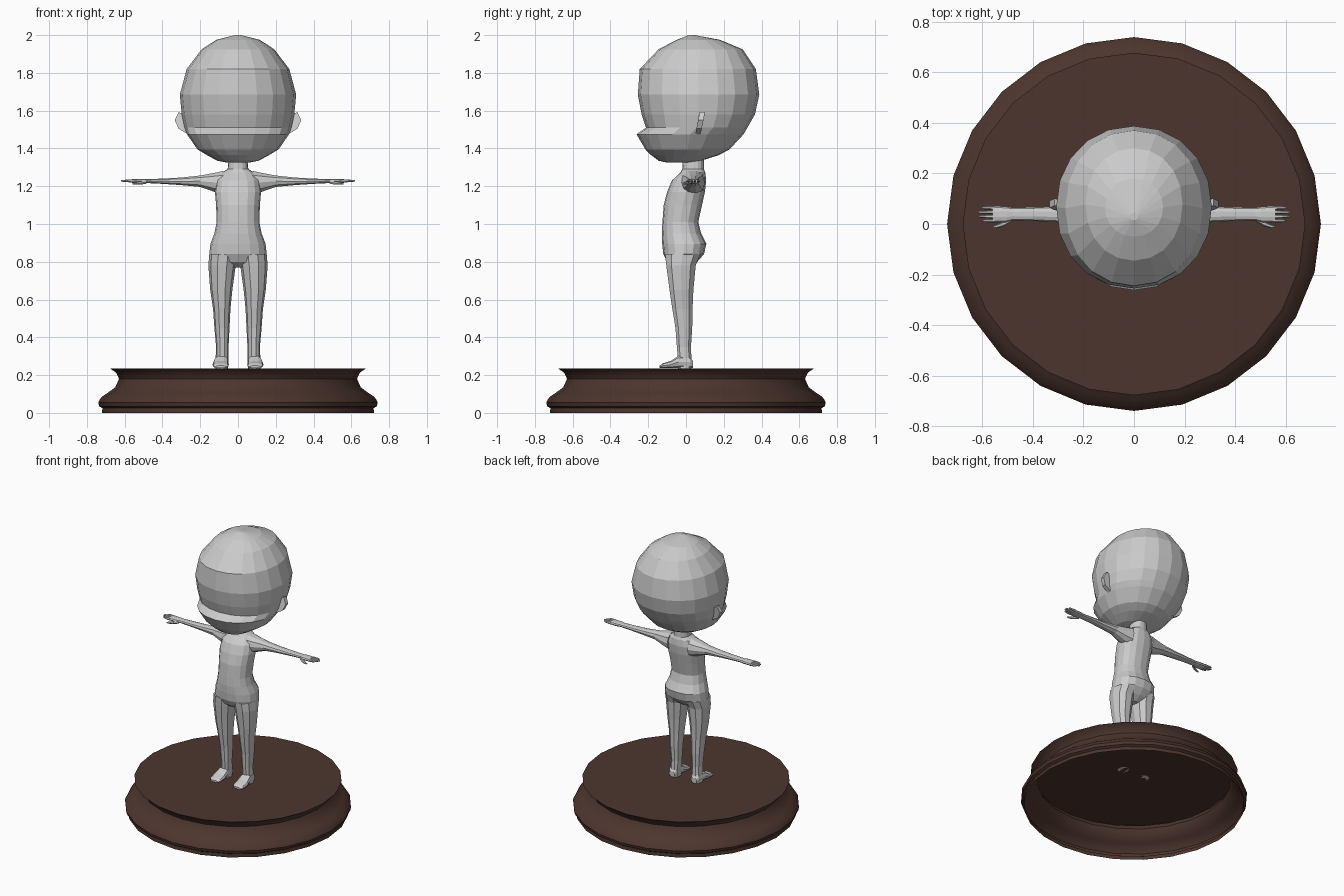
import bpy, bmesh, math
from mathutils import Vector


def material(name, rgb):
    m = bpy.data.materials.new(name)
    m.diffuse_color = (*rgb, 1)
    return m


GREY = material("light grey", (0.6, 0.6, 0.6))
BROWN = material("dark brown", (0.074, 0.036, 0.027))


def finish(name, bm, mat, mirror=False):
    bmesh.ops.recalc_face_normals(bm, faces=bm.faces)
    me = bpy.data.meshes.new(name)
    bm.to_mesh(me)
    bm.free()
    me.materials.append(mat)
    ob = bpy.data.objects.new(name, me)
    bpy.context.collection.objects.link(ob)
    if mirror:
        ob.modifiers.new("mirror", 'MIRROR')
    return ob


def loft(name, rings, sides, axis='z', power=2.0, mat=GREY, mirror=False,
         start=True, end=True, turn=0.0):
    """Skin rings of (position on axis, a min, a max, b min, b max)."""
    bm = bmesh.new()
    loops = []
    for t, a0, a1, b0, b1 in rings:
        loop = []
        for i in range(sides):
            ang = 2 * math.pi * (i + turn) / sides
            c, s = math.cos(ang), math.sin(ang)
            c = math.copysign(abs(c) ** (2 / power), c)
            s = math.copysign(abs(s) ** (2 / power), s)
            a = (a0 + a1) / 2 + c * (a1 - a0) / 2
            b = (b0 + b1) / 2 + s * (b1 - b0) / 2
            co = {'x': (t, a, b), 'y': (a, t, b), 'z': (a, b, t)}[axis]
            loop.append(bm.verts.new(co))
        loops.append(loop)
    for lo, hi in zip(loops, loops[1:]):
        for i in range(sides):
            j = (i + 1) % sides
            bm.faces.new((lo[i], lo[j], hi[j], hi[i]))
    if start:
        bm.faces.new(loops[0])
    if end:
        bm.faces.new(loops[-1])
    return finish(name, bm, mat, mirror)


# Turned display base, hollow and open underneath
profile = [(0.72, 0), (0.718, 0.025), (0.735, 0.035), (0.74, 0.055), (0.725, 0.082),
           (0.69, 0.106), (0.65, 0.135), (0.63, 0.18), (0.645, 0.213), (0.678, 0.235)]
base = loft("display_base", [(z, -r, r, -r, r) for r, z in profile], 24,
            mat=BROWN, start=False)
bpy.context.view_layer.objects.active = base
base.select_set(True)
bpy.ops.object.shade_smooth_by_angle(angle=math.radians(40))
base.select_set(False)

# Large head with a protruding muzzle: (z, half width, front y, back y)
head = [(1.325, 0.06, -0.10, 0.02), (1.335, 0.11, -0.145, 0.08), (1.365, 0.165, -0.185, 0.175),
        (1.395, 0.215, -0.215, 0.23), (1.475, 0.27, -0.262, 0.305), (1.51, 0.283, -0.212, 0.325),
        (1.58, 0.298, -0.235, 0.365), (1.685, 0.308, -0.255, 0.388), (1.82, 0.272, -0.245, 0.37),
        (1.925, 0.192, -0.145, 0.30), (1.975, 0.115, -0.05, 0.18), (2.0, 0.015, 0.015, 0.045)]
loft("head", [(z, -w, w, f, b) for z, w, f, b in head], 20, power=2.1)

# Ears: thin slanted plates
bm = bmesh.new()
outline = [(0.265, 1.475), (0.315, 1.505), (0.335, 1.55), (0.315, 1.592), (0.28, 1.58)]
front = [bm.verts.new((x, 0.05 + (z - 1.48) * 0.2, z)) for x, z in outline]
face = bm.faces.new(front)
new = bmesh.ops.extrude_face_region(bm, geom=[face])['geom']
bmesh.ops.translate(bm, vec=Vector((0, 0.028, 0)),
                    verts=[v for v in new if isinstance(v, bmesh.types.BMVert)])
finish("ears", bm, GREY, True)

# Torso and neck: (z, half width, front y, back y)
torso = [(0.77, 0.035, -0.06, 0.02), (0.80, 0.10, -0.10, 0.06), (0.84, 0.152, -0.12, 0.095),
         (0.895, 0.146, -0.126, 0.108), (0.95, 0.125, -0.128, 0.08), (1.01, 0.113, -0.125, 0.065),
         (1.10, 0.116, -0.118, 0.085), (1.17, 0.122, -0.10, 0.10), (1.23, 0.115, -0.075, 0.107),
         (1.272, 0.088, -0.03, 0.102), (1.29, 0.055, -0.02, 0.095), (1.36, 0.048, -0.015, 0.095)]
loft("torso", [(z, -w, w, f, b) for z, w, f, b in torso], 16, power=2.3)

# Legs
loft("legs", [(0.235, 0.052, 0.12, -0.045, 0.032), (0.30, 0.05, 0.118, -0.046, 0.03),
              (0.35, 0.05, 0.116, -0.05, 0.028), (0.45, 0.045, 0.125, -0.058, 0.035),
              (0.55, 0.04, 0.132, -0.075, 0.037), (0.65, 0.03, 0.147, -0.09, 0.042),
              (0.78, 0.012, 0.157, -0.108, 0.055), (0.84, 0.005, 0.152, -0.115, 0.08)],
     10, power=2.2, mirror=True)

# Feet, lofted from toe to heel
loft("feet", [(-0.14, 0.062, 0.12, 0.237, 0.25), (-0.125, 0.05, 0.133, 0.236, 0.262),
              (-0.08, 0.048, 0.135, 0.236, 0.276), (-0.04, 0.052, 0.126, 0.236, 0.303),
              (0.02, 0.055, 0.12, 0.236, 0.30), (0.036, 0.065, 0.11, 0.238, 0.275)],
     10, axis='y', power=2.6, mirror=True)

# Arms with palms
loft("arms", [(0.08, -0.03, 0.10, 1.155, 1.283), (0.125, -0.02, 0.09, 1.168, 1.273),
              (0.20, 0.0, 0.075, 1.195, 1.258), (0.30, 0.007, 0.07, 1.205, 1.247),
              (0.40, 0.012, 0.067, 1.212, 1.241), (0.48, 0.014, 0.065, 1.216, 1.238),
              (0.505, 0.007, 0.069, 1.213, 1.24), (0.56, 0.005, 0.072, 1.216, 1.238)],
     10, axis='x', power=2.2, mirror=True)

# Fingers and thumbs
for i, tip in enumerate((0.60, 0.615, 0.62, 0.605)):
    y = 0.013 + i * 0.017
    loft(f"fingers_{i + 1}", [(0.55, y - 0.008, y + 0.008, 1.218, 1.236),
                              (tip - 0.012, y - 0.006, y + 0.006, 1.222, 1.235),
                              (tip, y - 0.003, y + 0.003, 1.225, 1.232)],
         6, axis='x', mirror=True)
loft("thumbs", [(0.485, 0.008, 0.03, 1.212, 1.232), (0.515, -0.01, 0.012, 1.207, 1.226),
                (0.545, -0.017, -0.003, 1.207, 1.22), (0.558, -0.015, -0.008, 1.209, 1.216)],
     6, axis='x', mirror=True)
